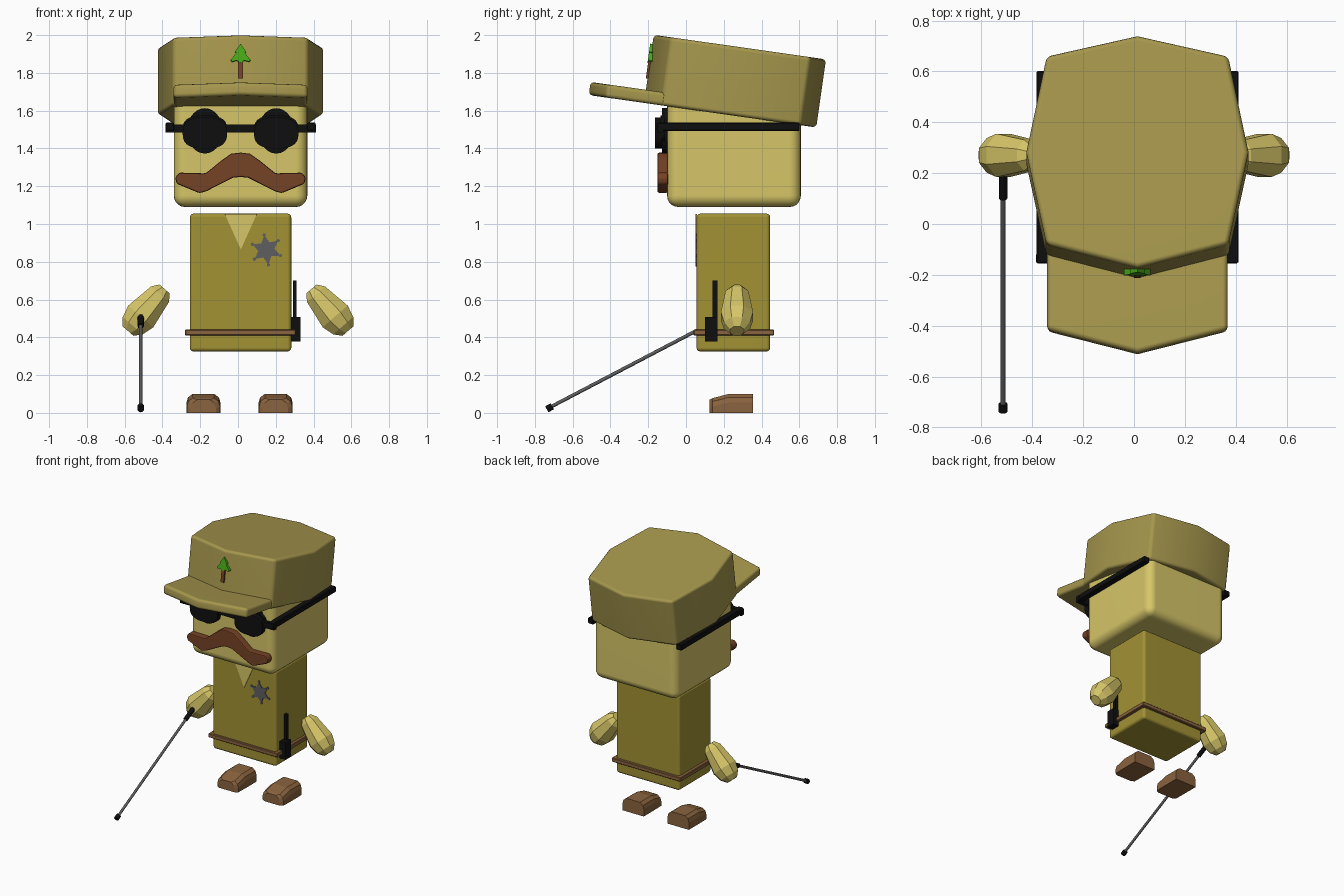
import bpy, bmesh, math
from mathutils import Matrix, Vector

if "Cube" in bpy.data.objects:
    bpy.data.objects.remove(bpy.data.objects["Cube"])


def material(name, r, g, b):
    lin = [((v / 255 + 0.055) / 1.055) ** 2.4 if v > 10 else v / 255 / 12.92 for v in (r, g, b)]
    m = bpy.data.materials.new(name)
    m.diffuse_color = (*lin, 1)
    m.use_nodes = True
    m.node_tree.nodes["Principled BSDF"].inputs["Base Color"].default_value = m.diffuse_color
    return m


SKIN = material("skin yellow", 214, 198, 104)
HAT = material("hat khaki", 166, 151, 77)
SHIRT = material("shirt olive", 162, 146, 52)
BROWN = material("dark brown", 117, 66, 37)
LEATHER = material("leather brown", 138, 99, 62)
BLACK = material("black", 15, 15, 15)
GREY = material("grey metal", 94, 94, 97)
GREEN = material("leaf green", 72, 170, 22)

CX = 0.0135  # centre line of head and body
FRONT = Matrix(((1, 0, 0, 0), (0, 0, 1, 0), (0, 1, 0, 0), (0, 0, 0, 1)))  # (x, z, depth)


def finish(name, bm, mat, bevel=0.0, segments=3, smooth=True):
    bmesh.ops.recalc_face_normals(bm, faces=bm.faces)
    if bevel:
        edges = [e for e in bm.edges if e.calc_face_angle(0) > 0.6]
        bmesh.ops.bevel(bm, geom=edges, offset=bevel, segments=segments,
                        profile=0.5, affect='EDGES', clamp_overlap=True)
        bmesh.ops.recalc_face_normals(bm, faces=bm.faces)
    me = bpy.data.meshes.new(name)
    bm.to_mesh(me)
    bm.free()
    me.materials.append(mat)
    ob = bpy.data.objects.new(name, me)
    bpy.context.collection.objects.link(ob)
    if smooth:
        bpy.ops.object.select_all(action='DESELECT')
        ob.select_set(True)
        bpy.context.view_layer.objects.active = ob
        bpy.ops.object.shade_smooth_by_angle(angle=math.radians(35))
        if bevel:
            ob.modifiers.new("even_shading", 'WEIGHTED_NORMAL').keep_sharp = True
    return ob


def loft(name, rings, mat, matrix=Matrix(), **kw):
    """Skin closed rings of 3D points and cap both ends."""
    bm = bmesh.new()
    loops = [[bm.verts.new(matrix @ Vector(p)) for p in ring] for ring in rings]
    n = len(loops[0])
    for a, b in zip(loops, loops[1:]):
        for i in range(n):
            j = (i + 1) % n
            bm.faces.new((a[i], a[j], b[j], b[i]))
    bm.faces.new(loops[0])
    bm.faces.new(loops[-1])
    return finish(name, bm, mat, **kw)


def prism(name, pts, d0, d1, mat, matrix=FRONT, **kw):
    return loft(name, [[(u, w, d) for u, w in pts] for d in (d0, d1)], mat, matrix, **kw)


def box(name, x, y, z, mat, **kw):
    return prism(name, [(x[0], z[0]), (x[1], z[0]), (x[1], z[1]), (x[0], z[1])],
                 y[0], y[1], mat, **kw)


def ellipse(cx, cz, rx, rz, n=28, power=1.0):
    pts = []
    for i in range(n):
        c, s = math.cos(2 * math.pi * i / n), math.sin(2 * math.pi * i / n)
        pts.append((cx + rx * math.copysign(abs(c) ** power, c),
                    cz + rz * math.copysign(abs(s) ** power, s)))
    return pts


def mirrored(half, cx):
    """Half outline running from top centre to bottom centre, mirrored in x."""
    left = [(-u, w) for u, w in reversed(half) if u > 0]
    return [(cx + u, w) for u, w in list(half) + left]


def rod(name, a, b, radius, mat, n=12):
    a, b = Vector(a), Vector(b)
    m = Matrix.Translation(a) @ (b - a).to_track_quat('Z', 'Y').to_matrix().to_4x4()
    return prism(name, ellipse(0, 0, radius, radius, n), 0, (b - a).length, mat, m)


# Head and body
box("head", (-0.34, 0.367), (-0.10, 0.608), (1.09, 1.74), SKIN, bevel=0.06, segments=5)
box("torso", (-0.255, 0.282), (0.056, 0.446), (0.325, 1.055), SHIRT, bevel=0.02)
box("belt", (-0.28, 0.305), (0.04, 0.466), (0.41, 0.441), LEATHER, bevel=0.004, segments=1)
prism("collar_opening", [(-0.07, 1.053), (0.10, 1.053), (0.015, 0.865)], 0.051, 0.058,
      SKIN, smooth=False)

# Star badge with rounded tips
star = []
for i in range(12):
    r = 0.08 if i % 2 == 0 else 0.043
    a = math.radians(98 + 30 * i)
    star.append((0.15 + r * math.cos(a), 0.863 + r * math.sin(a)))
prism("star_badge", star, 0.05, 0.059, GREY, smooth=False)
for i, (u, w) in enumerate(star[::2]):
    prism(f"star_tip_{i}", ellipse(u, w, 0.009, 0.009, 10), 0.05, 0.059, GREY, smooth=False)

# Cap: crown and peak share one tilted frame
t = math.radians(8.1)
c, s = math.cos(t), math.sin(t)
CAP = Matrix(((1, 0, 0, CX), (0, c, s, -0.222), (0, -s, c, 1.641), (0, 0, 0, 1)))
crown = mirrored([(0, 0), (0.357, 0.092), (0.437, 0.46), (0.357, 0.84), (0, 0.921)], 0)
prism("cap_crown", crown, 0, 0.364, HAT, CAP, bevel=0.02)
peak = mirrored([(0, -0.296), (0.355, -0.205), (0.355, 0.16), (0, 0.16)], 0)
prism("cap_peak", peak, 0, 0.07, HAT, CAP, bevel=0.02)

# Tree emblem standing on the front ridge of the cap
EMBLEM = CAP @ FRONT
prism("tree_trunk", [(-0.013, 0.13), (0.013, 0.13), (0.013, 0.225), (-0.013, 0.225)],
      -0.009, 0.006, BROWN, EMBLEM, smooth=False)
leaves = mirrored([(0, 0.315), (0.03, 0.272), (0.022, 0.268), (0.052, 0.228),
                   (0.045, 0.22), (0.02, 0.226), (0, 0.212)], 0)
prism("tree_leaves", leaves, -0.012, 0.016, GREEN, EMBLEM, smooth=False)

# Sunglasses
for side, sx in (("left", -1), ("right", 1)):
    lx = CX + sx * 0.189
    prism(f"{side}_lens_back", ellipse(lx, 1.493, 0.095, 0.12), -0.126, -0.096, BLACK)
    prism(f"{side}_lens_front", ellipse(lx, 1.482, 0.118, 0.083, power=0.75),
          -0.165, -0.126, BLACK)
    prism(f"{side}_lens_rim", ellipse(lx, 1.50, 0.118, 0.075, power=0.75),
          -0.135, -0.11, BLACK)
    edge = sorted((CX + sx * 0.35, CX + sx * 0.397))
    box(f"{side}_glasses_arm", edge, (-0.155, 0.602), (1.493, 1.537), BLACK,
        bevel=0.005, segments=1)
box("glasses_bar", (-0.385, 0.412), (-0.152, -0.12), (1.485, 1.528), BLACK)

# Moustache
half = [(0, 1.378), (0.05, 1.372), (0.10, 1.337), (0.185, 1.268), (0.325, 1.272),
        (0.346, 1.245), (0.338, 1.213), (0.217, 1.163), (0.18, 1.174),
        (0.04, 1.245), (0, 1.249)]
prism("moustache", mirrored(half, CX), -0.152, -0.095, BROWN, bevel=0.010, segments=2)

# Radio on the belt
box("radio_body", (0.283, 0.331), (0.10, 0.168), (0.378, 0.508), BLACK)
box("radio_antenna", (0.29, 0.311), (0.141, 0.167), (0.50, 0.70), BLACK)

# Faceted hands and wedge shoes
for side, sx in (("left", -1), ("right", 1)):
    axis = Vector((sx * 0.655, 0, -0.756))
    across = Vector((sx * 0.756, 0, 0.655))
    centre = Vector((sx * 0.485, 0.27, 0.545))
    rings = []
    for d, r in ((-0.147, 0.038), (-0.11, 0.066), (0.045, 0.092), (0.11, 0.074), (0.148, 0.04)):
        ring = []
        for i in range(8):
            a = math.pi * (i + 0.5) / 4
            ring.append(centre + axis * d + across * (r * math.cos(a) * 1.03)
                        + Vector((0, r * math.sin(a), 0)))
        rings.append(ring)
    loft(f"{side}_hand", rings, SKIN, smooth=False)

    fx = CX * 0.6 + sx * 0.191
    rings = []
    for y, w, h in ((0.125, 0.066, 0.07), (0.14, 0.088, 0.078), (0.225, 0.09, 0.10),
                    (0.355, 0.09, 0.10)):
        outline = mirrored([(0, h), (w - 0.032, h), (w - 0.008, h - 0.018),
                            (w, h - 0.045), (w, 0), (0, 0)], fx)
        rings.append([(u, y, z) for u, z in outline])
    loft(f"{side}_shoe", rings, LEATHER, smooth=False)

# Walking stick
X = -0.515
rod("stick_shaft", (X, -0.725, 0.027), (X, 0.12, 0.469), 0.0095, GREY)
rod("stick_handle", (X, 0.10, 0.459), (X, 0.215, 0.518), 0.0165, BLACK)
rod("stick_tip", (X, -0.737, 0.019), (X, -0.708, 0.035), 0.018, BLACK)
